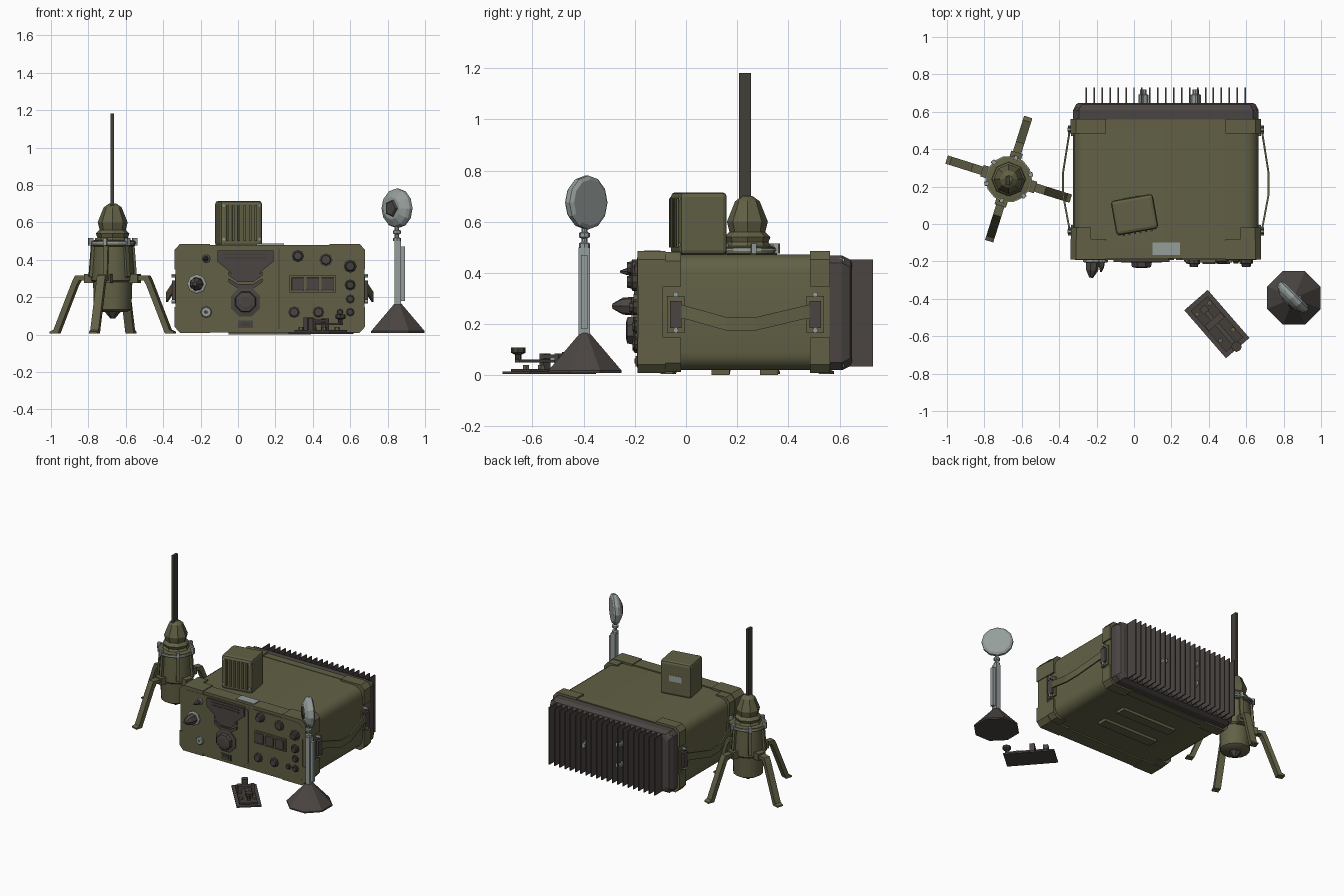
import bpy, math
from math import sin, cos, pi, radians
from mathutils import Matrix, Vector


def material(name, col):
    m = bpy.data.materials.new(name)
    m.diffuse_color = (*col, 1)
    return m


OLIVE = material("olive paint", (0.122, 0.118, 0.06))
BROWN = material("dark brown metal", (0.07, 0.06, 0.055))
DARK = material("antenna black", (0.055, 0.049, 0.04))
STEEL = material("grey steel", (0.30, 0.34, 0.33))
I = Matrix.Identity(4)


def loft(name, rings, mat, M=I, smooth=False):
    """Skin a list of equal-length rings and cap both ends."""
    n = len(rings[0])
    verts = [M @ Vector(p) for r in rings for p in r]
    faces = [tuple(range(n))[::-1], tuple(range(len(verts) - n, len(verts)))]
    for k in range(len(rings) - 1):
        for i in range(n):
            j = (i + 1) % n
            faces.append((k * n + i, k * n + j, k * n + n + j, k * n + n + i))
    me = bpy.data.meshes.new(name)
    me.from_pydata(verts, [], faces)
    me.materials.append(mat)
    ob = bpy.data.objects.new(name, me)
    bpy.context.collection.objects.link(ob)
    bpy.ops.object.select_all(action='DESELECT')
    ob.select_set(True)
    bpy.context.view_layer.objects.active = ob
    bpy.ops.object.mode_set(mode='EDIT')
    bpy.ops.mesh.select_all(action='SELECT')
    bpy.ops.mesh.normals_make_consistent(inside=False)
    bpy.ops.object.mode_set(mode='OBJECT')
    if smooth:
        bpy.ops.object.shade_smooth_by_angle(angle=radians(35))
    return ob


def prism(name, pts, y0, y1, mat, M=I, smooth=False):
    """Extrude an x-z outline along y."""
    return loft(name, [[(u, d, v) for u, v in pts] for d in (y0, y1)], mat, M, smooth)


def box(name, x0, x1, y0, y1, z0, z1, mat, M=I, bevel=0):
    ob = prism(name, [(x0, z0), (x1, z0), (x1, z1), (x0, z1)], y0, y1, mat, M)
    if bevel:
        b = ob.modifiers.new("bevel", 'BEVEL')
        b.width, b.segments = bevel, 2
    return ob


def lathe(name, prof, n, loc, mat, axis=(0, 0, 1), turn=0, smooth=False):
    """Revolve (radius, height) pairs around an axis through loc."""
    M = Matrix.Translation(loc) @ Vector(axis).to_track_quat('Z', 'Y').to_matrix().to_4x4()
    rings = [[(r * cos(turn + 2 * pi * i / n), r * sin(turn + 2 * pi * i / n), h) for i in range(n)]
             for r, h in prof]
    return loft(name, rings, mat, M, smooth)


def round_rect(x0, x1, z0, z1, r, seg=1):
    pts = []
    for cx, cz, a in ((x1 - r, z1 - r, 0), (x0 + r, z1 - r, 90), (x0 + r, z0 + r, 180), (x1 - r, z0 + r, 270)):
        for k in range(seg + 1):
            t = radians(a + 90 * k / seg)
            pts.append((cx + r * cos(t), cz + r * sin(t)))
    return pts


CX = 0.17  # middle of the radio

# --- radio case ---
prism("radio_body", round_rect(-0.325, 0.665, 0.02, 0.472, 0.07, 4), -0.16, 0.56, OLIVE, smooth=True)
prism("front_frame", round_rect(-0.335, 0.675, 0.01, 0.48, 0.03), -0.185, -0.09, OLIVE)
prism("rear_frame", round_rect(-0.33, 0.67, 0.015, 0.475, 0.03), 0.505, 0.56, OLIVE)
for sx in (-1, 1):
    for sz in (-1, 1):
        out = [(0.32, 0.10), (0.51, 0.10), (0.51, 0.205), (0.48, 0.238), (0.32, 0.238)]
        pts = [(CX + sx * u, 0.247 + sz * v) for u, v in out]
        prism("front_corner_guard", pts, -0.19, -0.08, OLIVE)
        prism("rear_corner_guard", pts, 0.485, 0.562, OLIVE)
        side = [(0.4, 0.10), (0.508, 0.10), (0.508, 0.2), (0.478, 0.234), (0.4, 0.234)]
        prism("side_corner_guard", [(CX + sx * u, 0.247 + sz * v) for u, v in side], -0.15, -0.02, OLIVE)
for y in (0.10, 0.29):
    box("case_foot", -0.05, 0.39, y, y + 0.07, 0, 0.03, OLIVE)
box("top_label", 0.10, 0.245, -0.165, -0.10, 0.478, 0.487, STEEL)

# --- front panel ---
prism("left_panel", round_rect(-0.315, 0.215, 0.03, 0.46, 0.03), -0.192, -0.18, OLIVE)
prism("right_panel", round_rect(0.225, 0.655, 0.03, 0.46, 0.03), -0.192, -0.18, OLIVE)
box("panel_seam", 0.217, 0.223, -0.187, -0.18, 0.03, 0.46, DARK)
prism("panel_speaker", [(-0.11, 0.45), (0.19, 0.45), (0.19, 0.39), (0.14, 0.35), (0.09, 0.305),
                        (-0.01, 0.305), (-0.06, 0.35), (-0.11, 0.39)], -0.204, -0.18, BROWN)
for z in (0.41, 0.43):
    box("speaker_slot", -0.07, 0.15, -0.207, -0.20, z - 0.006, z + 0.004, DARK)
for z in (0.305, 0.27):
    prism("speaker_chevron", [(-0.05, z + 0.03), (0.0, z), (0.08, z), (0.13, z + 0.03), (0.13, z + 0.01),
                              (0.08, z - 0.025), (0.0, z - 0.025), (-0.05, z + 0.01)], -0.204, -0.18, BROWN)
lathe("main_dial", [(0.085, 0), (0.085, 0.02), (0.06, 0.025), (0.055, 0.05), (0.03, 0.055)], 8,
      (0.04, -0.18, 0.175), BROWN, (0, -1, 0), pi / 8)
box("panel_badge", 0.0, 0.08, -0.198, -0.18, 0.035, 0.075, BROWN)
box("badge_window", 0.015, 0.065, -0.201, -0.19, 0.045, 0.065, DARK)
box("switch_block", 0.275, 0.525, -0.205, -0.18, 0.225, 0.315, OLIVE)
for x in (0.32, 0.40, 0.48):
    box("push_switch", x - 0.034, x + 0.034, -0.215, -0.19, 0.235, 0.305, BROWN, bevel=0.005)
# knobs: x, z, radius, length, material
for x, z, r, l, m in ((0.32, 0.42, 0.033, 0.04, BROWN), (0.47, 0.40, 0.037, 0.02, BROWN),
                      (0.60, 0.365, 0.035, 0.04, DARK), (0.60, 0.265, 0.03, 0.03, DARK),
                      (0.60, 0.19, 0.026, 0.02, DARK), (0.30, 0.12, 0.034, 0.02, BROWN),
                      (0.43, 0.12, 0.034, 0.02, BROWN), (0.545, 0.12, 0.02, 0.02, DARK),
                      (0.60, 0.12, 0.025, 0.02, DARK)):
    lathe("panel_knob", [(r, 0), (r, l * 0.5), (r * 0.75, l * 0.6), (r * 0.65, l)], 8,
          (x, -0.19, z), m, (0, -1, 0))
for x, z, r, l in ((-0.17, 0.405, 0.022, 0.07), (-0.22, 0.27, 0.052, 0.10), (-0.17, 0.12, 0.03, 0.02)):
    lathe("connector_collar", [(r, 0), (r, 0.014), (r * 0.85, 0.018)], 8, (x, -0.188, z), STEEL, (0, -1, 0))
    lathe("connector_plug", [(r * 0.75, 0), (r * 0.65, l * 0.6), (r * 0.2, l)], 7,
          (x, -0.188, z), BROWN, (-0.1, -1, 0))

# --- side carry straps ---
for s in (-1, 1):
    M = Matrix.Translation((CX, 0, 0)) @ Matrix.Scale(s, 4, (1, 0, 0))
    rings = [[(x - 0.005, y, z - 0.026), (x + 0.005, y, z - 0.026), (x + 0.005, y, z + 0.026),
              (x - 0.005, y, z + 0.026)]
             for y, x, z in ((-0.05, 0.51, 0.255), (0.0, 0.52, 0.245), (0.16, 0.55, 0.20),
                             (0.27, 0.55, 0.20), (0.46, 0.52, 0.245), (0.52, 0.51, 0.255))]
    loft("carry_strap", rings, OLIVE, M)
    for y in (-0.04, 0.505):
        box("strap_plate", 0.48, 0.508, y - 0.035, y + 0.035, 0.165, 0.31, OLIVE, M)
        box("strap_buckle", 0.505, 0.524, y - 0.022, y + 0.022, 0.185, 0.29, BROWN, M)
        for z in (0.175, 0.315):
            lathe("strap_bolt", [(0.011, 0), (0.011, 0.04)], 6, M @ Vector((0.485, y, z)), STEEL, (s, 0, 0))

# --- rear heat sink ---
loft("heat_sink_base", [[(x, y, z) for x, z in round_rect(-0.325 + d, 0.665 - d, 0.02 + d, 0.468 - d, 0.03)]
                        for y, d in ((0.55, 0), (0.61, 0.0), (0.64, 0.015), (0.648, 0.03))], BROWN)
for i in range(21):
    x = -0.255 + i * 0.0425
    box("cooling_fin", x - 0.004, x + 0.004, 0.64, 0.73, 0.035, 0.452, BROWN)
for x, z in ((0.33, 0.24), (0.05, 0.32), (0.05, 0.17)):
    lathe("heat_sink_bolt", [(0.027, 0), (0.027, 0.05), (0.018, 0.055), (0.018, 0.08)], 8,
          (x, 0.64, z), STEEL, (0, 1, 0))
for sx in (-1, 1):
    for z in (0.045, 0.445):
        lathe("frame_screw", [(0.014, 0), (0.014, 0.02)], 6, (CX + sx * 0.47, 0.60, z), STEEL, (0, 1, 0))

# --- loudspeaker box on top ---
M = Matrix.Translation((0.003, 0.05, 0)) @ Matrix.Rotation(radians(10), 4, 'Z')
box("speaker_box", -0.114, 0.114, -0.094, 0.094, 0.47, 0.715, OLIVE, M, 0.018)
for i in range(6):
    x = -0.075 + i * 0.03
    box("speaker_rib", x - 0.006, x + 0.006, -0.103, -0.09, 0.50, 0.69, OLIVE, M)
for x in (-0.097, 0.097):
    for z in (0.51, 0.69):
        box("speaker_screw", x - 0.006, x + 0.006, -0.097, -0.09, z - 0.006, z + 0.006, STEEL, M)
box("speaker_label", -0.045, 0.045, 0.09, 0.097, 0.575, 0.62, STEEL, M)

# --- antenna unit on four legs ---
C = (-0.67, 0.24, 0)
lathe("antenna_housing", [(0.075, 0.12), (0.10, 0.135), (0.105, 0.28), (0.115, 0.29), (0.115, 0.32),
                          (0.105, 0.47), (0.12, 0.475), (0.12, 0.50), (0.095, 0.505)], 14, C, OLIVE, smooth=True)
lathe("flange_ring", [(0.125, 0.486), (0.125, 0.496)], 14, C, STEEL)
lathe("antenna_boot", [(0.095, 0.50), (0.082, 0.52), (0.09, 0.54), (0.07, 0.56), (0.08, 0.60),
                       (0.048, 0.68), (0.02, 0.70)], 8, C, OLIVE)
lathe("housing_spike", [(0.012, 0.085), (0.05, 0.13)], 6, C, BROWN)
box("antenna_mast", -0.682, -0.664, 0.208, 0.255, 0.66, 1.182, DARK)
for k in range(6):
    M = Matrix.Translation(C) @ Matrix.Rotation(k * pi / 3 + 0.2, 4, 'Z')
    prism("housing_rib", [(0.09, 0.30), (0.13, 0.31), (0.117, 0.475), (0.09, 0.475)], -0.012, 0.012, OLIVE, M)
    box("flange_bolt", 0.108, 0.132, -0.01, 0.01, 0.475, 0.515, STEEL, M)
leg = [(0.10, 0.315), (0.205, 0.315), (0.22, 0.285), (0.325, 0.025), (0.348, 0.015), (0.348, 0.005),
       (0.30, 0.005), (0.195, 0.265), (0.18, 0.29), (0.10, 0.29)]
for k in range(4):
    M = Matrix.Translation(C) @ Matrix.Rotation(radians(162.5 + 90 * k), 4, 'Z')
    prism("antenna_leg", leg, -0.023, 0.023, OLIVE, M)
    box("leg_clamp", 0.10, 0.15, -0.032, 0.032, 0.275, 0.325, OLIVE, M)

# --- lamp on a cone stand ---
L = (0.855, -0.395, 0)
lathe("stand_cone", [(0.155, 0.008), (0.155, 0.018), (0.02, 0.165), (0.01, 0.17)], 8, L, BROWN, turn=pi / 8)
box("stand_post", 0.838, 0.872, -0.42, -0.375, 0.16, 0.50, STEEL)
box("post_rail", 0.872, 0.894, -0.41, -0.385, 0.18, 0.47, STEEL)
lathe("post_neck", [(0.022, 0.50), (0.022, 0.515), (0.012, 0.52), (0.012, 0.535), (0.022, 0.54),
                    (0.022, 0.555), (0.012, 0.56), (0.012, 0.60)], 8, (0.85, -0.397, 0), STEEL)
lathe("lamp_head", [(0.06, -0.035), (0.095, -0.015), (0.105, 0), (0.105, 0.02), (0.09, 0.03)], 12,
      (0.845, -0.395, 0.675), STEEL, (1, 1, 0))
lathe("lamp_hub", [(0.05, 0), (0.04, 0.012)], 5, (0.822, -0.418, 0.675), BROWN, (-1, -1, 0))

# --- telegraph key ---
M = Matrix.Translation((0.443, -0.535, 0)) @ Matrix.Rotation(radians(-49), 4, 'Z')
box("key_base", -0.17, 0.17, -0.083, 0.083, 0.004, 0.014, BROWN, M)
box("key_plate", -0.145, 0.145, -0.06, 0.06, 0.01, 0.025, DARK, M)
box("key_lever", -0.12, 0.165, -0.012, 0.012, 0.05, 0.062, BROWN, M)
box("key_bridge", -0.035, 0.0, -0.05, 0.05, 0.065, 0.08, BROWN, M)
for y in (-0.045, 0.045):
    box("key_post", -0.035, 0.0, y - 0.012, y + 0.012, 0.02, 0.085, BROWN, M)
    for x in (-0.11, 0.08):
        lathe("key_terminal", [(0.014, 0.02), (0.014, 0.04)], 6, M @ Vector((x, y, 0)), OLIVE)
box("key_contact", -0.12, -0.085, -0.02, 0.02, 0.02, 0.09, BROWN, M)
lathe("key_knob", [(0.012, 0.06), (0.012, 0.08), (0.028, 0.088), (0.028, 0.108)], 8,
      M @ Vector((0.16, 0.0, 0)), DARK)
